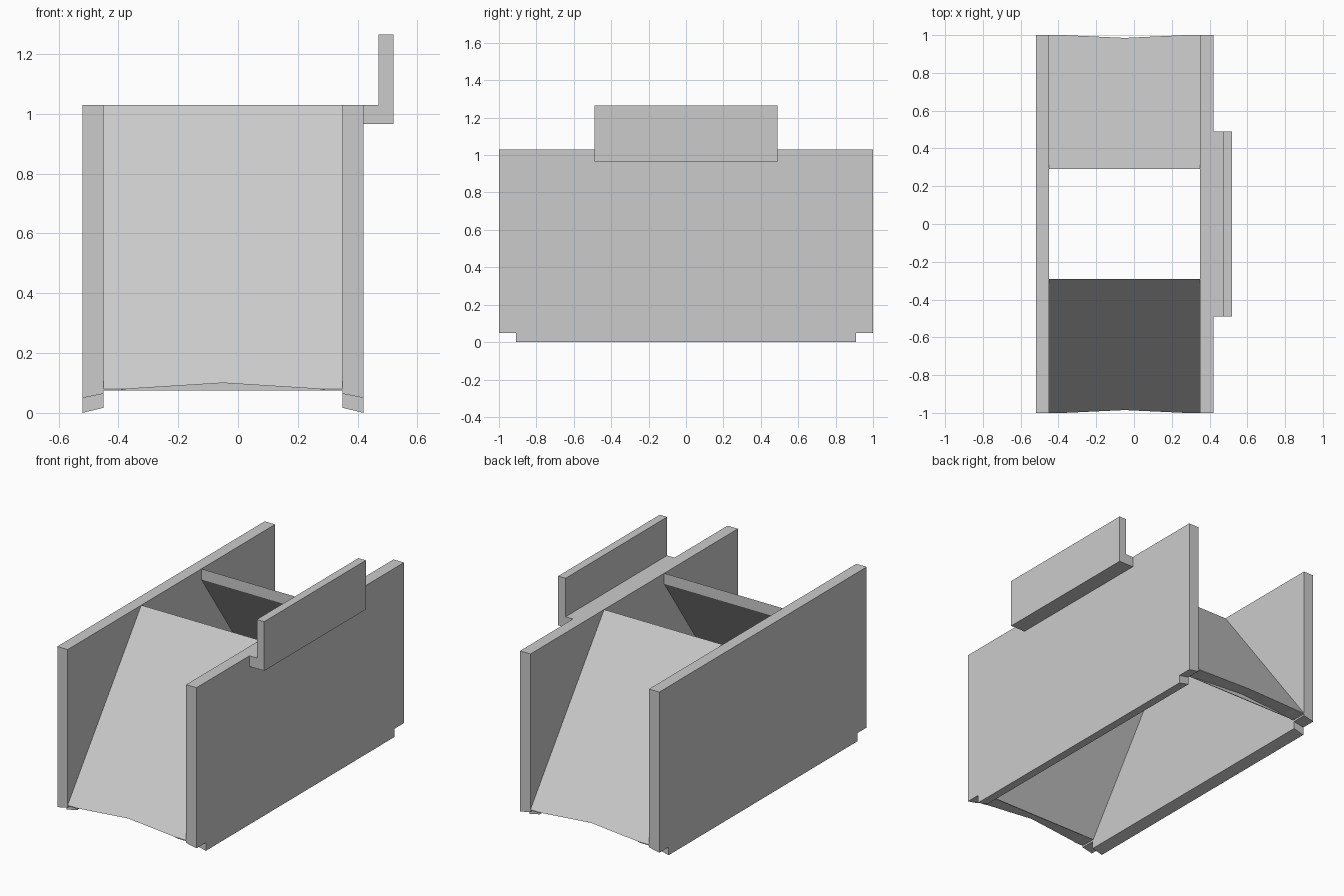
import bpy
import bmesh
from mathutils import Vector

default = bpy.data.objects.get("Cube")
if default:
    bpy.data.objects.remove(default)

grey = bpy.data.materials.new("light grey")
grey.use_nodes = True
colour = (0.6, 0.6, 0.6, 1)
grey.diffuse_color = colour
grey.node_tree.nodes["Principled BSDF"].inputs["Base Color"].default_value = colour


def prism(name, profile, axis, start, end):
    """Extrude a profile (XZ along y, or YZ along x) between two positions."""
    bm = bmesh.new()
    place = (lambda a, z: (start, a, z)) if axis == "x" else (lambda a, z: (a, start, z))
    face = bm.faces.new([bm.verts.new(place(a, z)) for a, z in profile])
    shift = Vector((end - start, 0, 0) if axis == "x" else (0, end - start, 0))
    made = bmesh.ops.extrude_face_region(bm, geom=[face])["geom"]
    bmesh.ops.translate(bm, vec=shift, verts=[v for v in made if isinstance(v, bmesh.types.BMVert)])
    bmesh.ops.recalc_face_normals(bm, faces=bm.faces)
    mesh = bpy.data.meshes.new(name)
    bm.to_mesh(mesh)
    bm.free()
    mesh.materials.append(grey)
    obj = bpy.data.objects.new(name, mesh)
    bpy.context.collection.objects.link(obj)
    return obj


MID, TOP, NOTCH = -0.05, 1.03, 0.91

# Side walls with slanted lower edges
walls = []
for name, s in (("left_wall", 1), ("right_wall", -1)):
    profile = [(MID + s * 0.47, 0), (MID + s * 0.47, TOP),
               (MID + s * 0.40, TOP), (MID + s * 0.40, 0.017)]
    walls.append(prism(name, profile, "y", -1, 1))

# Sloping end sheets
ramps = []
for name, s in (("front_slope", -1), ("back_slope", 1)):
    profile = [(s, 0.075), (s, 0.08), (s * 0.29, TOP),
               (s * 0.29, 0.965), (s * 0.905, 0.075)]
    ramps.append(prism(name, profile, "x", MID - 0.40, MID + 0.40))

# Arched notch cut under both ends
arch = [(-0.60, 0.024), (-0.32, 0.08), (0, 0.10), (0.32, 0.08), (0.60, 0.024),
        (0.60, -0.2), (-0.60, -0.2)]
arch = [(MID + x, z) for x, z in arch]
for s in (-1, 1):
    cutter = prism("notch_cutter", arch, "y", s * NOTCH, s * 1.2)
    cutter.hide_render = True
    for part in walls + [ramps[0 if s < 0 else 1]]:
        mod = part.modifiers.new("notch", "BOOLEAN")
        mod.operation = "DIFFERENCE"
        mod.solver = "EXACT"
        mod.object = cutter
        bpy.context.view_layer.objects.active = part
        bpy.ops.object.modifier_apply(modifier=mod.name)
    bpy.data.objects.remove(cutter)

# Hook rail on the left wall
hook = [(0.42, 0.965), (0.52, 0.965), (0.52, 1.265),
        (0.47, 1.265), (0.47, TOP), (0.42, TOP)]
prism("hook_rail", hook, "y", -0.49, 0.49)
